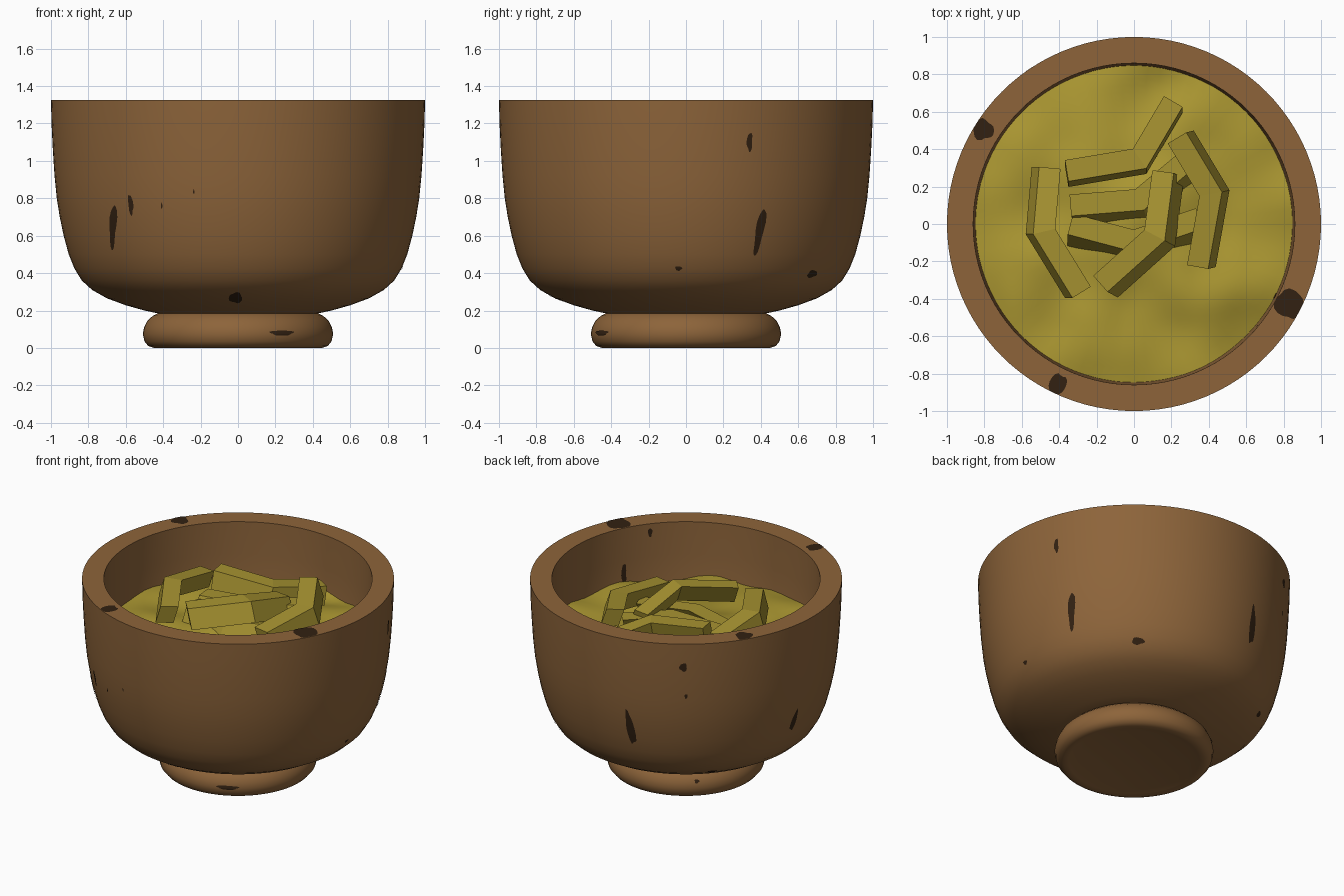
import bpy, bmesh, math
from mathutils import Vector, noise

if "Cube" in bpy.data.objects:
    bpy.data.objects.remove(bpy.data.objects["Cube"])


def srgb(r, g, b):
    lin = [((c / 255 + 0.055) / 1.055) ** 2.4 for c in (r, g, b)]
    return (*lin, 1)


def material(name, rgb):
    m = bpy.data.materials.new(name)
    m.diffuse_color = srgb(*rgb)
    m.use_nodes = True
    m.node_tree.nodes["Principled BSDF"].inputs["Base Color"].default_value = m.diffuse_color
    return m


WOOD = material("brown wood", (141, 100, 58))
DARK = material("dark stain", (50, 33, 18))
FOOD = material("yellow mash", (172, 152, 50))
STRIP = material("yellow strips", (167, 147, 49))


def add_object(name, bm, mat, smooth=True, fix=True):
    if fix:
        bmesh.ops.recalc_face_normals(bm, faces=bm.faces)
    me = bpy.data.meshes.new(name)
    bm.to_mesh(me)
    bm.free()
    ob = bpy.data.objects.new(name, me)
    bpy.context.collection.objects.link(ob)
    me.materials.append(mat)
    if smooth:
        bpy.ops.object.select_all(action='DESELECT')
        ob.select_set(True)
        bpy.context.view_layer.objects.active = ob
        bpy.ops.object.shade_smooth_by_angle(angle=math.radians(35))
    return ob


def lathe(name, profile, mat, n=96):
    bm = bmesh.new()
    rings = []
    for r, z in profile:
        if r == 0:
            rings.append([bm.verts.new((0, 0, z))] * n)
        else:
            rings.append([bm.verts.new((r * math.cos(math.tau * i / n), r * math.sin(math.tau * i / n), z))
                          for i in range(n)])
    for a, b in zip(rings, rings[1:]):
        for i in range(n):
            j = (i + 1) % n
            bm.faces.new(list(dict.fromkeys((a[i], a[j], b[j], b[i]))))
    return add_object(name, bm, mat)


# Bowl body and foot
OUTER = [(0.42, 0.183), (0.5, 0.2), (0.6, 0.228), (0.7, 0.265), (0.78, 0.31), (0.835, 0.36),
         (0.875, 0.425), (0.905, 0.5), (0.932, 0.6), (0.953, 0.7), (0.969, 0.8), (0.981, 0.92),
         (0.99, 1.06), (0.997, 1.2), (1.0, 1.325)]
INNER = [(0.86, 1.325), (0.855, 1.1), (0.845, 0.9), (0.8, 0.6), (0.65, 0.42), (0.35, 0.34), (0, 0.32)]
FOOT = [(0, 0.02), (0.36, 0.018), (0.42, 0.004), (0.45, 0.0), (0.48, 0.01), (0.5, 0.035), (0.509, 0.075),
        (0.502, 0.11), (0.485, 0.145), (0.455, 0.172), (0.42, 0.19), (0, 0.19)]
lathe("bowl", [(0, 0.183)] + OUTER + INNER, WOOD)
lathe("bowl_foot", FOOT, WOOD)


def radius(profile, z):
    pts = sorted(profile, key=lambda p: p[1])
    for (r0, z0), (r1, z1) in zip(pts, pts[1:]):
        if z0 <= z <= z1 and z1 > z0:
            return r0 + (r1 - r0) * (z - z0) / (z1 - z0)
    return pts[-1][0]


def blob(name, place, k, facing):
    """Irregular thin patch: place(u, v) maps the unit disc onto the bowl."""
    bm = bmesh.new()
    n, prev = 18, None
    mid = bm.verts.new(place(0, 0))
    for ring in (0.33, 0.67, 1.0):
        cur = []
        for i in range(n):
            a = math.tau * i / n
            w = ring * (1 + 0.12 * math.sin(3 * a + k) + 0.06 * math.sin(5 * a + 2 * k))
            cur.append(bm.verts.new(place(w * math.cos(a), w * math.sin(a))))
        for i in range(n):
            j = (i + 1) % n
            bm.faces.new((mid, cur[i], cur[j]) if prev is None else (prev[i], cur[i], cur[j], prev[j]))
        prev = cur
    bm.normal_update()
    total = sum((f.normal.dot(facing) for f in bm.faces))
    if total < 0:
        bmesh.ops.reverse_faces(bm, faces=bm.faces)
    add_object(name, bm, DARK, fix=False)


def wall_spot(name, profile, side, k, ang, z, hw, hh, slant=0):
    r0, t0 = radius(profile, z), math.radians(ang)

    def place(u, v):
        zz = z + v * hh
        r = radius(profile, zz) + 0.004 * side
        t = t0 + (u * hw + v * slant) / r0
        return (r * math.cos(t), r * math.sin(t), zz)
    blob(name, place, k, Vector((math.cos(t0), math.sin(t0), 0)) * side)


# Dark stains on the walls: angle, height, half width, half height, slant
outside = [(225, 0.65, 0.026, 0.12, 0.035), (233.6, 0.765, 0.016, 0.055, 0), (245, 0.76, 0.005, 0.015, 0),
           (256, 0.835, 0.004, 0.012, 0), (269, 0.267, 0.036, 0.028, 0), (20, 1.1, 0.016, 0.05, 0),
           (24.8, 0.625, 0.024, 0.125, 0.014), (-2.6, 0.425, 0.018, 0.012, 0), (51.7, 0.395, 0.04, 0.02, 0),
           (103, 0.675, 0.028, 0.125, -0.014), (172.5, 0.615, 0.024, 0.075, 0.012), (124, 1.16, 0.024, 0.03, 0),
           (125, 0.95, 0.01, 0.016, 0), (137, 0.325, 0.03, 0.012, 0)]
for i, s in enumerate(outside):
    wall_spot(f"outer_stain_{i}", OUTER, 1, i, *s)
for i, s in enumerate([(320.6, 1.265, 0.014, 0.03), (333, 1.0, 0.018, 0.08)]):
    wall_spot(f"inner_stain_{i}", INNER[:5], -1, i, *s)
for i, s in enumerate([(297.5, 0.08, 0.07, 0.014), (133, 0.12, 0.015, 0.012)]):
    wall_spot(f"foot_stain_{i}", FOOT[3:11], 1, i, *s)

# Dark stains on the flat rim: angle, radius, half width, half depth
for i, (ang, rad, hw, hd) in enumerate([(148, 0.95, 0.055, 0.055), (-27.4, 0.935, 0.075, 0.09),
                                        (244.5, 0.955, 0.045, 0.065)]):
    def rim_place(u, v):
        r = min(0.999, max(0.862, rad + v * hd))
        t = math.radians(ang) + u * hw / rad
        return (r * math.cos(t), r * math.sin(t), 1.328)
    blob(f"rim_stain_{i}", rim_place, i + 1, Vector((0, 0, 1)))

# Lumpy food filling
bm = bmesh.new()
N, R = 72, 24


def food_z(x, y):
    r2 = x * x + y * y
    lump = noise.noise(Vector((x * 3.2 + 4.1, y * 3.2 + 1.7, 0.3)))
    return 0.935 + 0.08 * math.exp(-r2 / 0.3) + 0.06 * lump


prev, centre = None, bm.verts.new((0, 0, food_z(0, 0)))
for k in range(1, R + 1):
    r = 0.848 * k / R
    pts = [(r * math.cos(math.tau * i / N), r * math.sin(math.tau * i / N)) for i in range(N)]
    cur = [bm.verts.new((x, y, food_z(x, y))) for x, y in pts]
    for i in range(N):
        j = (i + 1) % N
        bm.faces.new((centre, cur[i], cur[j]) if prev is None else (prev[i], cur[i], cur[j], prev[j]))
    prev = cur
add_object("food_filling", bm, FOOD, fix=False)


# Bent strips: three top-centre points, lean of the underside
def strip(name, pts, lean, width=0.115, height=0.125):
    p = [Vector(q) for q in pts]
    side = []
    for a, b in zip(p, p[1:]):
        d = (b - a).to_2d().normalized()
        side.append(Vector((-d.y, d.x, 0)))
    m = (side[0] + side[1]).normalized()
    m /= m.dot(side[0])
    drop = Vector((lean[0], lean[1], -height))
    bm = bmesh.new()
    rings = []
    for q, s in zip(p, (side[0], m, side[1])):
        o = s * width / 2
        rings.append([bm.verts.new(v) for v in (q - o, q + o, q + o + drop, q - o + drop)])
    for a, b in zip(rings, rings[1:]):
        for i in range(4):
            j = (i + 1) % 4
            bm.faces.new((a[i], a[j], b[j], b[i]))
    bm.faces.new(rings[0])
    bm.faces.new(rings[2])
    add_object(name, bm, STRIP, smooth=False)


strips = {
    "strip_back": ([(0.21, 0.655, 1.1), (0.03, 0.35, 1.165), (-0.36, 0.285, 1.2)], (0.0, -0.03)),
    "strip_left": ([(-0.45, 0.3, 1.16), (-0.48, -0.04, 1.21), (-0.28, -0.365, 1.19)], (-0.04, 0.0)),
    "strip_right": ([(0.23, 0.46, 1.22), (0.41, 0.16, 1.18), (0.34, -0.23, 1.14)], (0.04, 0.01)),
    "strip_front": ([(0.155, 0.28, 1.15), (0.11, -0.06, 1.24), (-0.18, -0.32, 1.21)], (0.055, -0.03)),
    "strip_middle": ([(-0.34, 0.1, 1.1), (0.03, 0.13, 1.12), (0.27, 0.33, 1.11)], (0.02, -0.06)),
    "strip_low": ([(-0.34, 0.0, 1.08), (0.0, -0.09, 1.085), (0.35, 0.03, 1.09)], (0.0, -0.07)),
}
for name, (pts, lean) in strips.items():
    strip(name, pts, lean)
